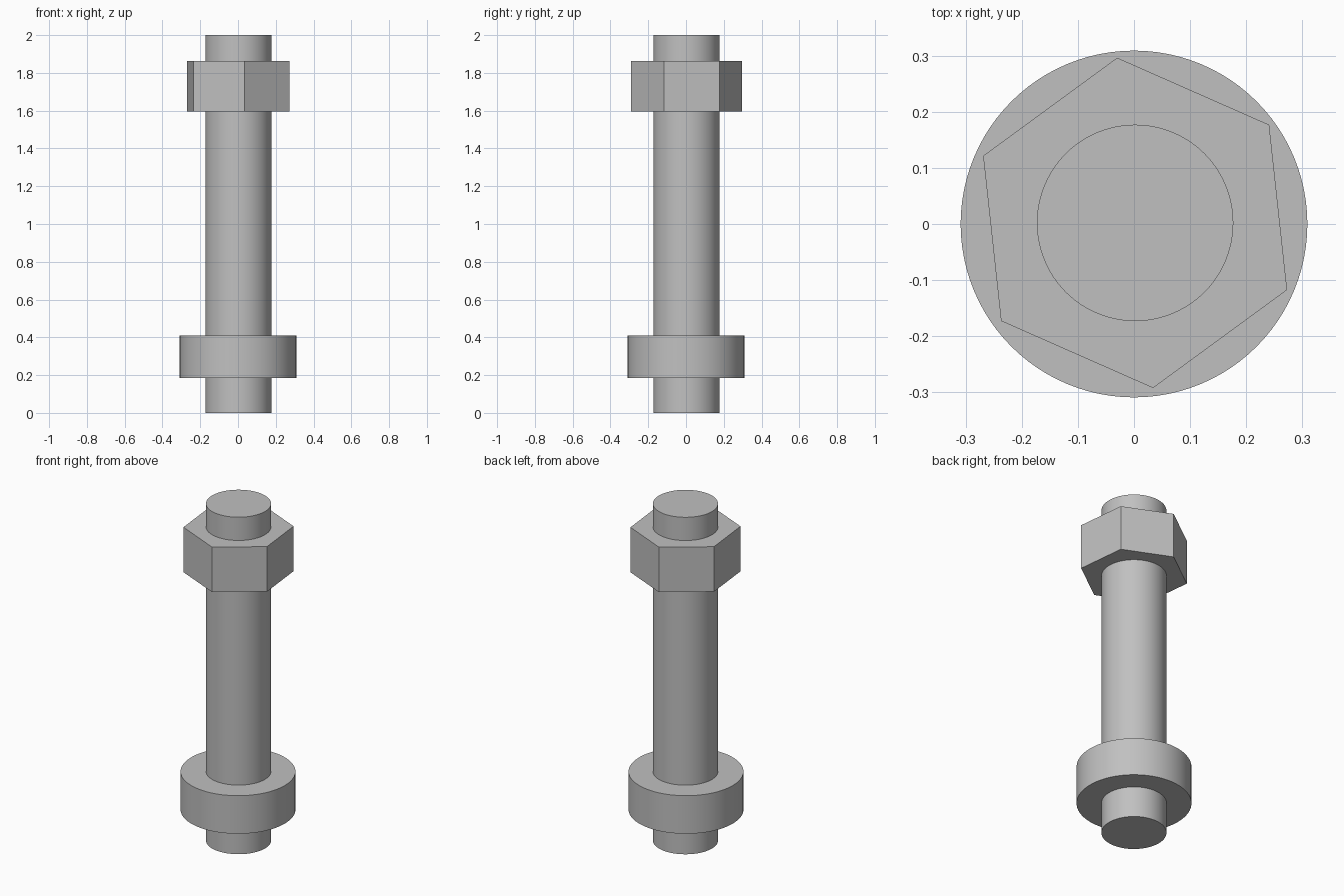
import bpy
import math

cube = bpy.data.objects.get("Cube")
if cube:
    bpy.data.objects.remove(cube, do_unlink=True)

# Single grey finish
GREY = (0.53, 0.53, 0.53, 1.0)
steel = bpy.data.materials.new("steel_grey")
steel.use_nodes = True
steel.diffuse_color = GREY
steel.node_tree.nodes["Principled BSDF"].inputs["Base Color"].default_value = GREY


def prism(name, sides, radius, bottom, top, centre=0.0, turn=0.0):
    """Upright prism between two heights; turn is the angle of one corner."""
    bpy.ops.mesh.primitive_cylinder_add(
        vertices=sides, radius=radius, depth=top - bottom,
        location=(centre, centre, (bottom + top) / 2))
    part = bpy.context.object
    part.name = name
    # The primitive's first corner lies on +y
    part.rotation_euler.z = math.radians(turn - 90)
    part.data.materials.append(steel)
    bpy.ops.object.shade_smooth_by_angle(angle=math.radians(30))
    return part


# Straight rod running the full height
prism("shaft", 96, 0.175, 0.0, 2.0, centre=0.002)

# Round collar near the bottom
prism("collar", 96, 0.309, 0.184, 0.41)

# Six-sided nut near the top, slightly turned
prism("hex_nut", 6, 0.296, 1.595, 1.862, centre=0.002, turn=36.2)
